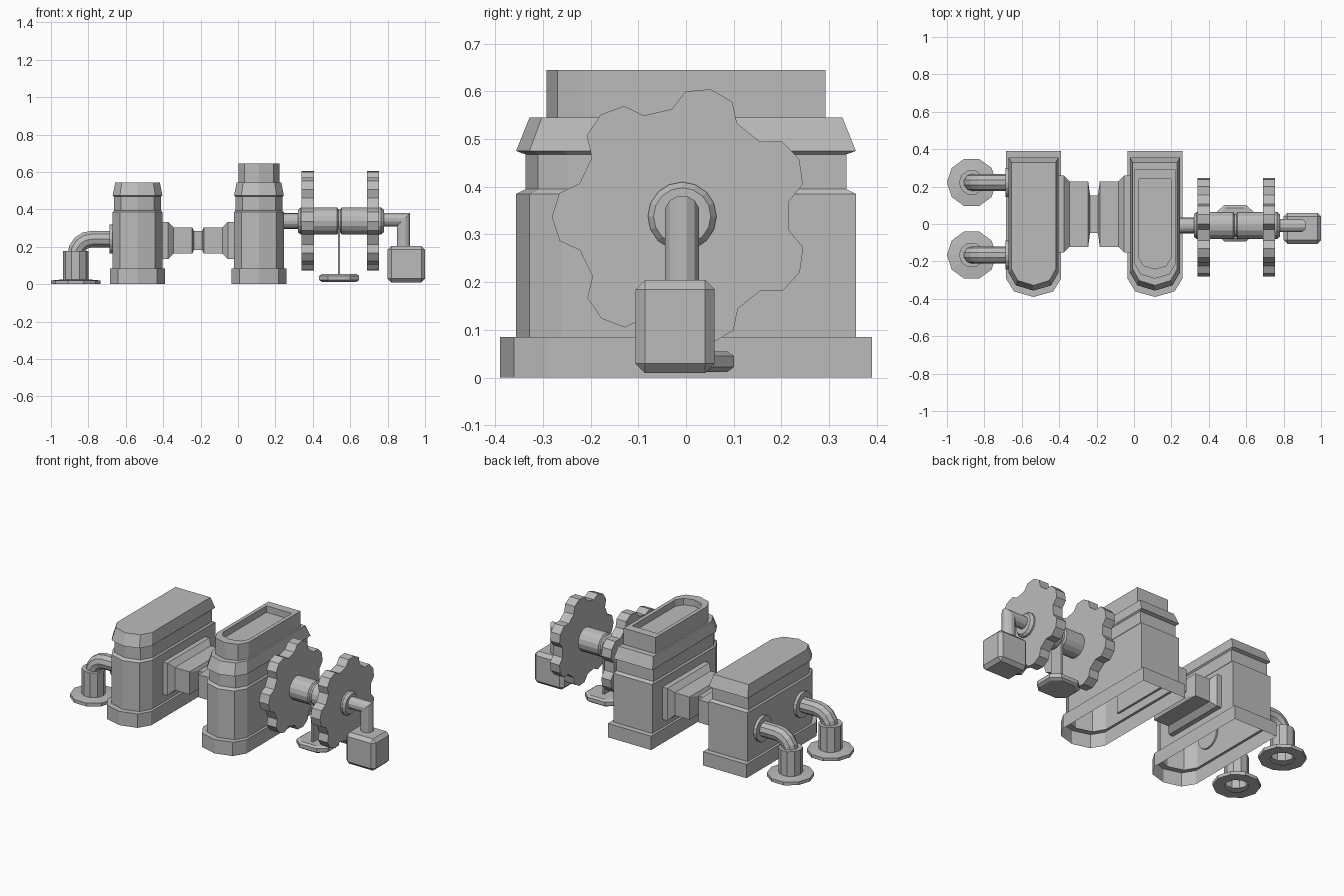
import bpy, bmesh
from math import sin, cos, pi, radians
from mathutils import Vector

cube = bpy.data.objects.get("Cube")
if cube:
    bpy.data.objects.remove(cube, do_unlink=True)

GREY = (0.5, 0.5, 0.5, 1)
grey = bpy.data.materials.new("plain_grey")
grey.use_nodes = True
grey.diffuse_color = GREY
grey.node_tree.nodes["Principled BSDF"].inputs["Base Color"].default_value = GREY


def finish(name, bm):
    bmesh.ops.recalc_face_normals(bm, faces=bm.faces)
    mesh = bpy.data.meshes.new(name)
    bm.to_mesh(mesh)
    bm.free()
    mesh.materials.append(grey)
    obj = bpy.data.objects.new(name, mesh)
    bpy.context.collection.objects.link(obj)
    return obj


def loft(name, loops, start=True, end=True):
    """Skin a row of equal closed loops, with optional end caps."""
    bm = bmesh.new()
    rings = [[bm.verts.new(p) for p in loop] for loop in loops]
    n = len(rings[0])
    for a, b in zip(rings, rings[1:]):
        for i in range(n):
            j = (i + 1) % n
            bm.faces.new((a[i], a[j], b[j], b[i]))
    if start:
        bm.faces.new(rings[0][::-1])
    if end:
        bm.faces.new(rings[-1])
    return finish(name, bm)


def lathe_x(name, profile, y, z, sides=16):
    """Turn (x, radius) pairs about a line along x."""
    loops = [[(x, y + r * cos(2 * pi * i / sides), z + r * sin(2 * pi * i / sides))
              for i in range(sides)] for x, r in profile]
    return loft(name, loops)


def lathe_z(name, profile, x, y, sides=10, start=True, end=True):
    """Turn (z, radius) pairs about an upright line."""
    loops = [[(x + r * cos(2 * pi * i / sides), y + r * sin(2 * pi * i / sides), z)
              for i in range(sides)] for z, r in profile]
    return loft(name, loops, start, end)


def tube(name, path, y, r, sides=10):
    """Mitred pipe along (x, z) points."""
    pts = [Vector(p) for p in path]
    loops = []
    for i, p in enumerate(pts):
        before = (p - pts[i - 1]).normalized() if i else (pts[1] - p).normalized()
        after = (pts[i + 1] - p).normalized() if i < len(pts) - 1 else before
        mid = (before + after).normalized()
        side = Vector((-mid.y, mid.x)) / mid.dot(before)
        loop = []
        for k in range(sides):
            a = 2 * pi * (k + 0.5) / sides
            q = p + side * r * cos(a)
            loop.append((q.x, y + r * sin(a), q.y))
        loops.append(loop)
    return loft(name, loops)


def box(name, centre, size, bevel=0):
    bm = bmesh.new()
    bmesh.ops.create_cube(bm, size=1)
    for v in bm.verts:
        v.co = Vector(centre) + v.co * Vector(size)
    if bevel:
        bmesh.ops.bevel(bm, geom=bm.edges[:], offset=bevel, segments=1, affect='EDGES')
    return finish(name, bm)


# Towers: square back, faceted round front, open underneath
def tower_loop(x, z, half_w, half_y, nose):
    pts = [(x + half_w, half_y, z), (x - half_w, half_y, z)]
    for i in range(5):
        a = pi + pi * i / 4
        pts.append((x + half_w * cos(a), nose - half_y + nose * sin(a), z))
    return pts


SHELL = [(0, .148, .39, .10), (.085, .148, .39, .10), (.085, .133, .356, .095),
         (.385, .133, .356, .095), (.395, .125, .336, .088), (.468, .125, .336, .088),
         (.475, .133, .356, .095), (.545, .119, .328, .088)]
TRAY = [(.545, .109, .292, .077), (.645, .109, .292, .077), (.645, .086, .24, .06),
        (.605, .086, .24, .06), (.605, .066, .22, .05)]
LEFT_X, RIGHT_X = -.537, .112
loft("plain_tower", [tower_loop(LEFT_X, *s) for s in SHELL], start=False)
loft("tray_tower", [tower_loop(RIGHT_X, *s) for s in SHELL + TRAY], start=False)

# Stepped rectangular connector between the towers
half = [(-.42, .205, .1), (-.375, .205, .1), (-.345, .175, .07),
        (-.245, .175, .07), (-.235, .1, .05)]
mid = -.214
steps = half + [(2 * mid - x, hy, hz) for x, hy, hz in reversed(half)]
loft("connector", [[(x, .053 + sy * hy, .234 + sz * hz)
                    for sy, sz in ((1, 1), (-1, 1), (-1, -1), (1, -1))]
                   for x, hy, hz in steps])

# Drive shaft with a split, bevelled hub
AY, AZ = -.008, .338
lathe_x("inner_shaft", [(.23, .042), (.34, .042)], AY, AZ)
lathe_x("hub", [(.32, .06), (.335, .072), (.53, .072), (.537, .062), (.547, .062),
                (.554, .072), (.765, .072), (.78, .06)], AY, AZ)

# Lobed wheels
LOBE = [(-18, .226), (-11, .262), (0, .273), (11, .262), (18, .226)]
for name, x0, x1 in (("inner_wheel", .34, .405), ("outer_wheel", .69, .755)):
    rim = []
    for k in range(7):
        for offset, r in LOBE:
            a = radians(26 + offset) + 2 * pi * k / 7
            rim.append((AY + r * cos(a), AZ + r * sin(a)))
    loft(name, [[(x, y, z) for y, z in rim] for x in (x0, x1)])

# Crank arm and grip block
tube("crank_arm", [(.77, AZ + .007), (.885, AZ + .007), (.885, .19)], AY, .037, 12)
box("grip_block", (.9, -.023, .107), (.2, .166, .195), .02)

# Shaft stand
box("stand_plate", (.54, AY, .17), (.013, .085, .25))
FOOT = [(.1, .05), (.055, .09), (-.055, .09), (-.1, .05)]
outline = FOOT + [(-x, -y) for x, y in FOOT]
loft("stand_foot", [[(.541 + x * s, .004 + y * s, z) for x, y in outline]
                    for z, s in ((.012, .92), (.022, 1.07), (.045, 1.07), (.055, .92))])

# Outlet pipes with wall collars, sleeves and open ring feet
PX, PZ, BEND = -.868, .241, .085
for side, y in (("back", .222), ("front", -.166)):
    lathe_x(side + "_wall_collar", [(-.688, .078), (-.66, .078)], y, PZ)
    path = [(-.66, PZ)]
    for i in range(5):
        a = pi / 2 + pi / 2 * i / 4
        path.append((PX + BEND + BEND * cos(a), PZ - BEND + BEND * sin(a)))
    path.append((PX, .12))
    tube(side + "_pipe", path, y, .046)
    lathe_z(side + "_sleeve_and_foot",
            [(0, .068), (0, .132), (.02, .132), (.026, .068), (.178, .068), (.178, .04)],
            PX, y, start=False, end=False)
